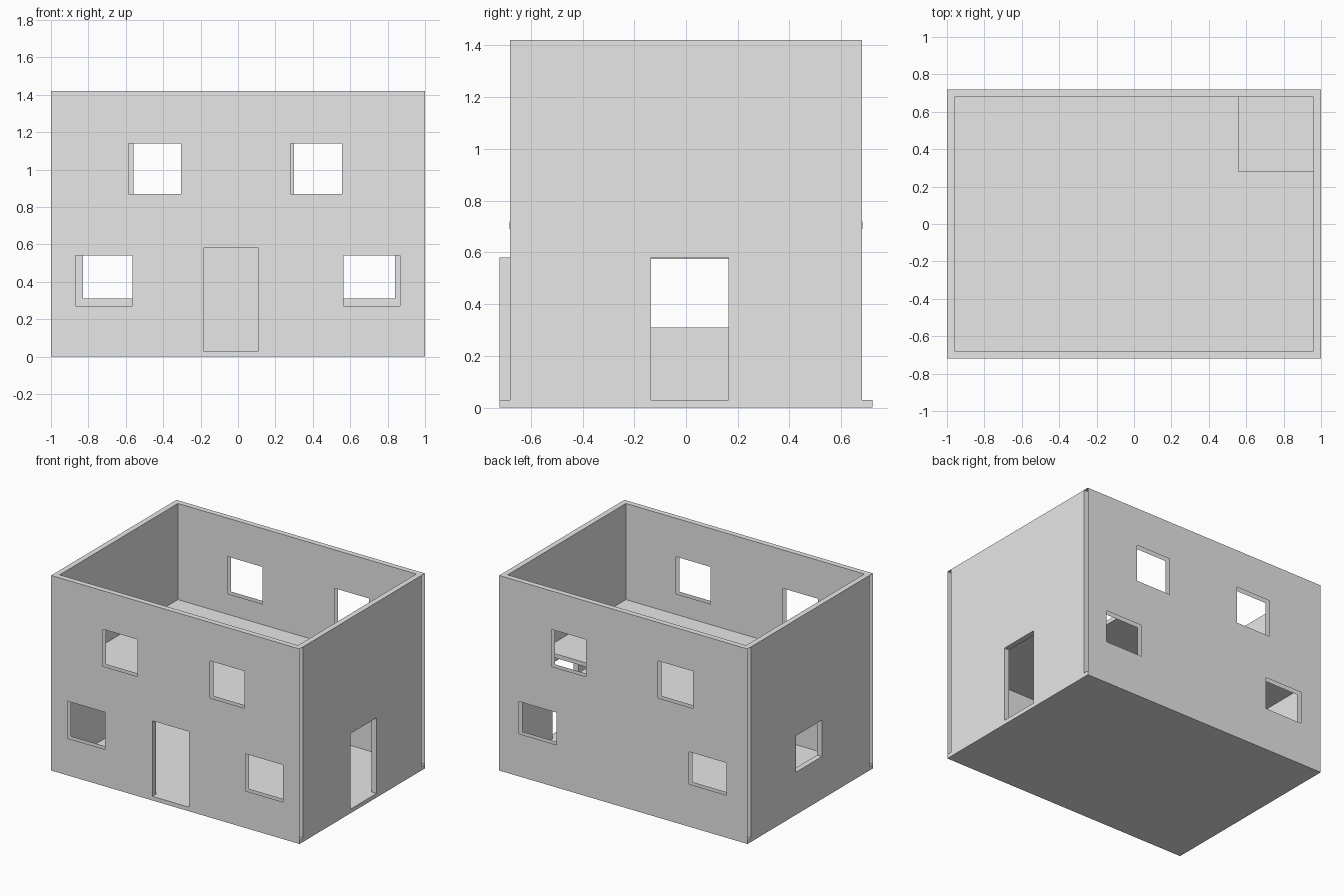
import bpy
import bmesh

if "Cube" in bpy.data.objects:
    bpy.data.objects.remove(bpy.data.objects["Cube"])

W, D, H = 1.0, 0.72, 1.42      # half width, half depth, height
T, SLAB = 0.04, 0.03           # wall and slab thickness

grey = bpy.data.materials.new("plain grey")
grey.use_nodes = True
grey.diffuse_color = (0.8, 0.8, 0.8, 1)
grey.node_tree.nodes["Principled BSDF"].inputs["Base Color"].default_value = (0.8, 0.8, 0.8, 1)


def sheet(bm, axis, at, u, v, holes=(), flip=False):
    """Flat sheet across an axis; each hole is (u0, u1, v0, v1)."""
    us = sorted({*u, *[n for h in holes for n in h[:2]]})
    vs = sorted({*v, *[n for h in holes for n in h[2:]]})

    def place(a, b):
        return {"x": (at, a, b), "y": (a, at, b), "z": (a, b, at)}[axis]

    grid = [[bm.verts.new(place(a, b)) for b in vs] for a in us]
    for i in range(len(us) - 1):
        for j in range(len(vs) - 1):
            cu, cv = (us[i] + us[i + 1]) / 2, (vs[j] + vs[j + 1]) / 2
            if any(h[0] < cu < h[1] and h[2] < cv < h[3] for h in holes):
                continue
            ring = [grid[i][j], grid[i + 1][j], grid[i + 1][j + 1], grid[i][j + 1]]
            bm.faces.new(ring[::-1] if flip else ring)
    loose = [p for p in bm.verts if not p.link_faces]
    bmesh.ops.delete(bm, geom=loose, context='VERTS')


def finish(name, bm, thickness=0):
    mesh = bpy.data.meshes.new(name)
    bm.to_mesh(mesh)
    bm.free()
    mesh.materials.append(grey)
    obj = bpy.data.objects.new(name, mesh)
    bpy.context.collection.objects.link(obj)
    if thickness:
        mod = obj.modifiers.new("thickness", 'SOLIDIFY')
        mod.thickness, mod.offset = thickness, -1


def solid(name, axis, at, u, v, holes=(), flip=False, thickness=T):
    bm = bmesh.new()
    sheet(bm, axis, at, u, v, holes, flip)
    finish(name, bm, thickness)


def hollow_wall(name, side, windows, door=None):
    """Two skins with a top cap, open at the ends; only the door is lined."""
    bm = bmesh.new()
    holes = windows + ([door] if door else [])
    outer, inner = side * D, side * (D - T)
    span = sorted((outer, inner))
    sheet(bm, "y", outer, (-W, W), (SLAB, H), holes, side > 0)
    sheet(bm, "y", inner, (-W, W), (SLAB, H), holes, side < 0)
    sheet(bm, "z", H, (-W, W), span)
    if door:
        x0, x1, z0, z1 = door
        sheet(bm, "x", x0, span, (z0, z1))
        sheet(bm, "x", x1, span, (z0, z1), flip=True)
        sheet(bm, "z", z1, (x0, x1), span, flip=True)
    finish(name, bm)


# Ground slab, and upper floor with the stairwell corner left open
solid("ground_slab", "z", SLAB, (-W, W), (-D, D), thickness=SLAB)
solid("upper_floor", "z", 0.72, (-W + T, W - T), (-0.683, 0.683),
      [(0.56, W - T, 0.28, 0.683)], thickness=0.03)

# Front wall with door, and back wall
hollow_wall("front_wall", -1,
            [(-0.585, -0.305, 0.87, 1.14), (0.28, 0.555, 0.87, 1.14),
             (-0.87, -0.565, 0.27, 0.54), (0.565, 0.865, 0.27, 0.54)],
            (-0.185, 0.11, SLAB, 0.58))
hollow_wall("back_wall", 1,
            [(-0.56, -0.28, 0.87, 1.14), (0.3, 0.58, 0.87, 1.14),
             (-0.83, -0.53, 0.31, 0.545), (0.54, 0.84, 0.31, 0.545)])

# Side walls: doorway on +x, window on -x
ends = (-D + T, D - T)
solid("door_side_wall", "x", W, ends, (SLAB, H), [(-0.135, 0.165, SLAB, 0.58)])
solid("window_side_wall", "x", -W, ends, (SLAB, H), [(-0.135, 0.165, 0.31, 0.575)], flip=True)
